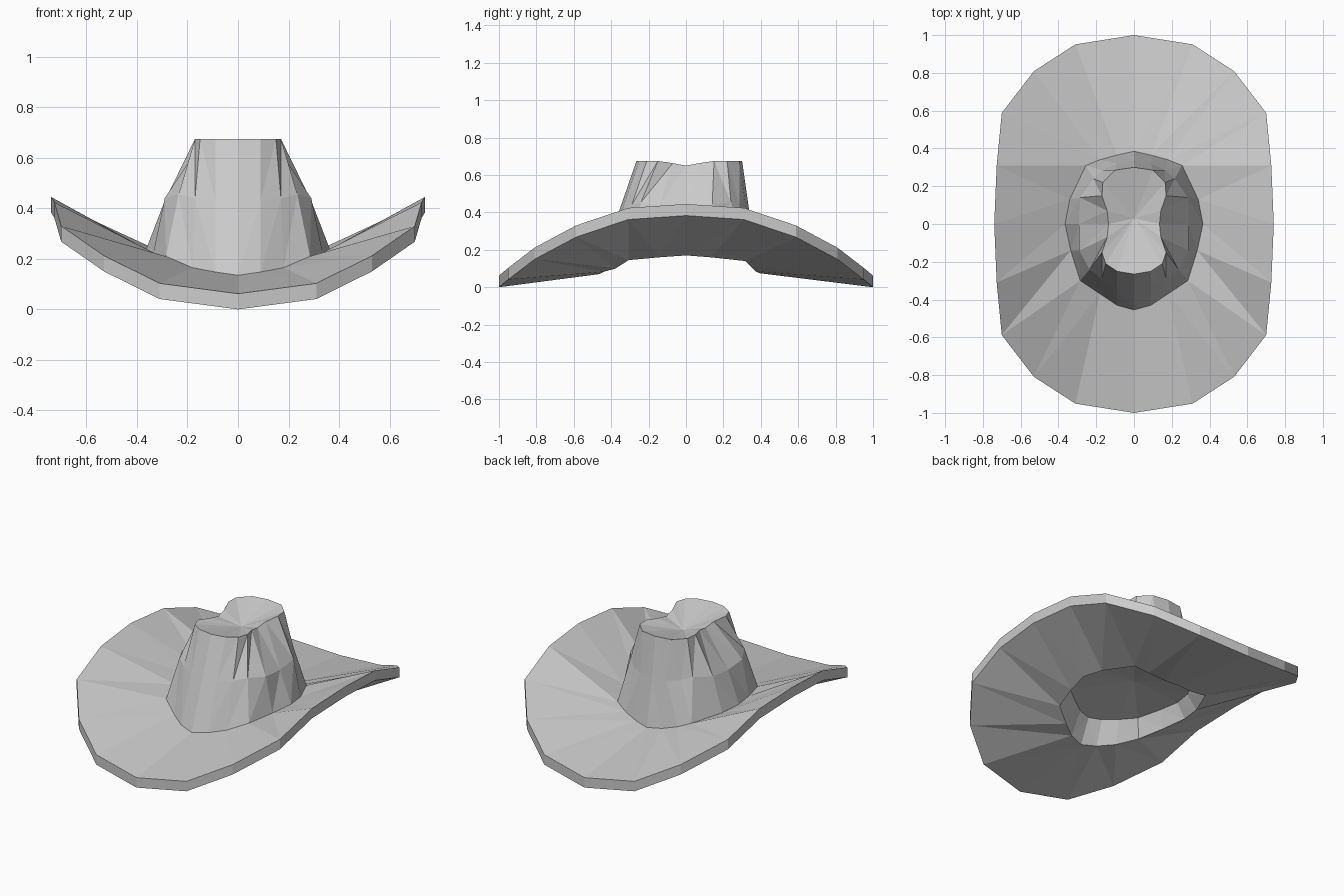
import bpy, bmesh, math

if "Cube" in bpy.data.objects:
    bpy.data.objects.remove(bpy.data.objects["Cube"])

# Half outlines run from the front (-y) round the right side to the back (+y)
BASE = [(0, -.455, .135), (.09, -.43, .148), (.18, -.37, .165), (.285, -.30, .21), (.335, -.14, .225),
        (.365, 0, .235), (.34, .13, .225), (.255, .31, .205), (.18, .34, .175), (.09, .365, .15), (0, .385, .14)]
MID = [(0, -.35, .43), (.09, -.335, .43), (.17, -.29, .44), (.235, -.24, .455), (.29, -.14, .44),
       (.29, 0, .43), (.285, .14, .44), (.215, .24, .455), (.165, .285, .44), (.09, .32, .43), (0, .335, .43)]
TOP = [(0, -.265, .675), (.09, -.25, .675), (.15, -.21, .675), (.17, -.15, .675), (.142, -.07, .663),
       (.135, 0, .65), (.142, .07, .663), (.17, .15, .675), (.165, .22, .675), (.1, .285, .675), (0, .30, .675)]

# Brim edge: flattened twenty-sided oval curling up at the sides
EDGE_X = [0, .31, .53, .70, .727, .74]
EDGE_Z = [.062, .103, .212, .33, .424, .445]
EDGE = []
for i in range(11):
    k = min(i, 10 - i)
    EDGE.append((EDGE_X[k], -math.cos(i * math.pi / 10), EDGE_Z[k]))


def mirrored(half):
    return half + [(-x, y, z) for x, y, z in half[-2:0:-1]]


def shifted(half, s, dz):
    return [(x * s, y * s, z + dz) for x, y, z in half]


def build(name, rings, start=None, end=None):
    """Skin a list of rings, with optional fan points closing either end."""
    bm = bmesh.new()
    loops = [[bm.verts.new(p) for p in mirrored(r)] for r in rings]
    n = len(loops[0])
    for a, b in zip(loops, loops[1:]):
        for i in range(n):
            j = (i + 1) % n
            # mirror the diagonals so both halves fold alike
            if i < n // 2:
                tris = ((a[i], a[j], b[j]), (a[i], b[j], b[i]))
            else:
                tris = ((a[i], a[j], b[i]), (a[j], b[j], b[i]))
            for t in tris:
                bm.faces.new(t)
    for loop, tip in ((loops[0], start), (loops[-1], end)):
        if tip:
            c = bm.verts.new(tip)
            for i in range(n):
                bm.faces.new((loop[i], loop[(i + 1) % n], c))
    bmesh.ops.recalc_face_normals(bm, faces=bm.faces)
    mesh = bpy.data.meshes.new(name)
    bm.to_mesh(mesh)
    bm.free()
    obj = bpy.data.objects.new(name, mesh)
    bpy.context.collection.objects.link(obj)
    return obj


# Whole hat as one closed skin: head recess, underside, brim edge, brim top, crown
under = shifted(BASE, 1.02, -.065)
recess = [(x * .86, y * .86, .19 + z * .4) for x, y, z in under]
build("cowboy_hat",
      [recess, under, shifted(EDGE, 1, -.062), EDGE, BASE, MID, TOP],
      start=(0, 0, .28), end=(0, .03, .61))
